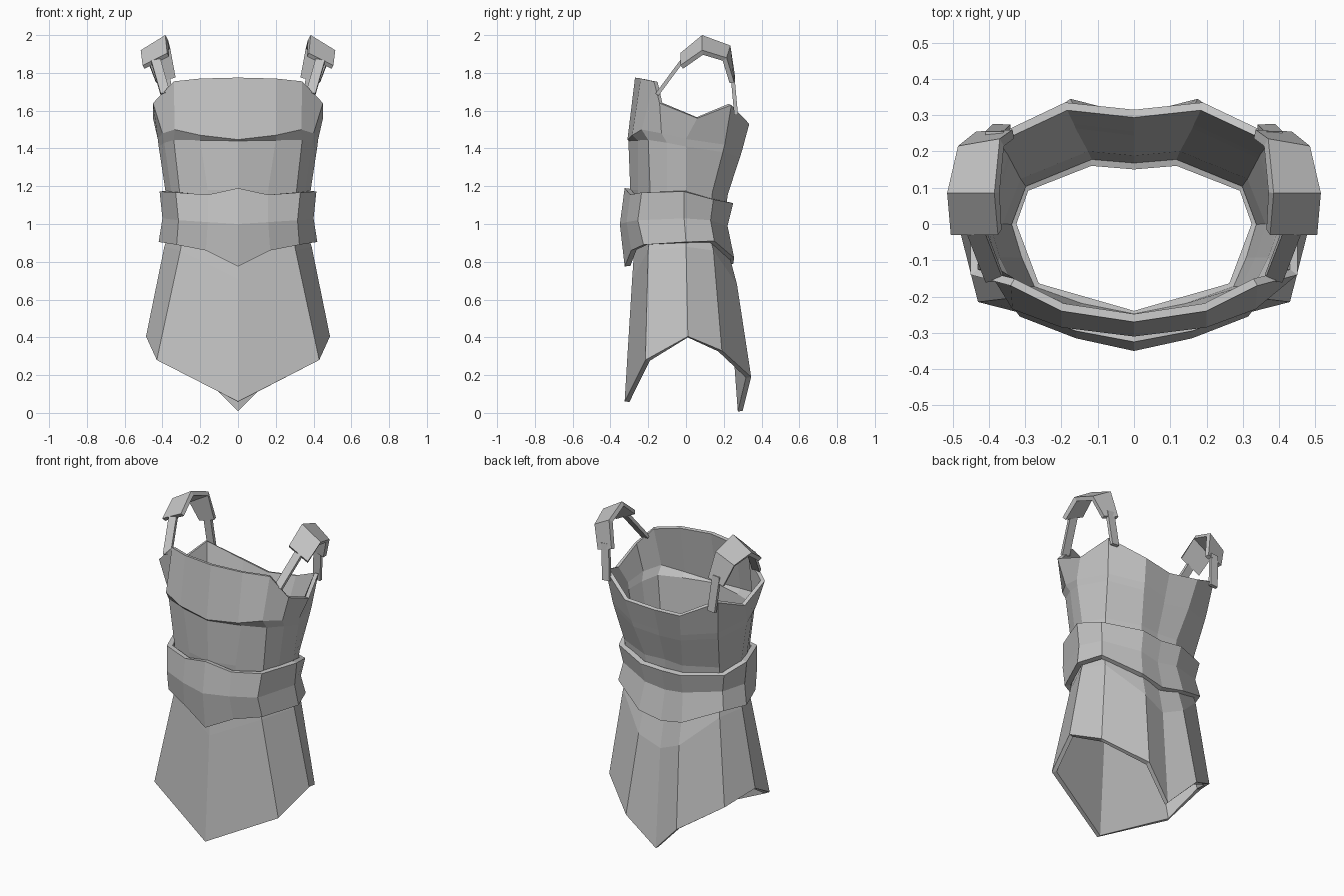
import bpy
from mathutils import Vector

grey = bpy.data.materials.new("plain_grey")
grey.diffuse_color = (0.55, 0.55, 0.55, 1)


def make(name, verts, faces, thickness):
    """Flat-shaded sheet thickened inwards."""
    me = bpy.data.meshes.new(name)
    me.from_pydata(verts, [], faces)
    me.materials.append(grey)
    ob = bpy.data.objects.new(name, me)
    bpy.context.collection.objects.link(ob)
    if thickness:
        mod = ob.modifiers.new("thickness", 'SOLIDIFY')
        mod.thickness = thickness
        mod.offset = -1
        mod.use_even_offset = True
        mod.thickness_clamp = 1
    return ob


def shell(name, rows, thickness):
    """Loft mirrored half rings (front centre to back centre), top row first."""
    verts = []
    for row in rows:
        verts += row + [(-x, y, z) for x, y, z in row[-2:0:-1]]
    n = len(verts) // len(rows)
    faces = []
    for r in range(len(rows) - 1):
        for i in range(n):
            j = (i + 1) % n
            faces.append(((r + 1) * n + i, (r + 1) * n + j, r * n + j, r * n + i))
    return make(name, verts, faces, thickness)


# Bodice: neckline, bust crease, under bust, belt line, waist
shell("bodice", [
    [(0, -.27, 1.775), (.2, -.24, 1.77), (.34, -.17, 1.755), (.45, -.14, 1.64),
     (.45, .06, 1.56), (.39, .24, 1.63), (.19, .335, 1.53), (0, .315, 1.51)],
    [(0, -.31, 1.447), (.2, -.285, 1.47), (.335, -.235, 1.5), (.4, -.13, 1.48),
     (.425, .0, 1.45), (.365, .205, 1.42), (.17, .297, 1.39), (0, .275, 1.37)],
    [(0, -.305, 1.44), (.2, -.255, 1.443), (.34, -.2, 1.445), (.39, -.1, 1.43),
     (.42, .0, 1.41), (.36, .195, 1.38), (.165, .285, 1.35), (0, .265, 1.33)],
    [(0, -.295, 1.18), (.16, -.255, 1.18), (.31, -.19, 1.18), (.355, -.1, 1.18),
     (.385, 0, 1.18), (.33, .14, 1.17), (.13, .222, 1.16), (0, .21, 1.16)],
    [(0, -.27, 1.0), (.15, -.24, 1.0), (.29, -.19, 1.0), (.33, -.1, 1.0),
     (.36, 0, 1.0), (.315, .12, 1.0), (.12, .2, 1.0), (0, .19, 1.0)],
], .022)

# Belt
shell("belt", [
    [(0, -.325, 1.19), (.16, -.295, 1.155), (.33, -.235, 1.167), (.415, -.01, 1.172),
     (.365, .145, 1.13), (.14, .25, 1.11), (0, .24, 1.1)],
    [(0, -.35, 1.0), (.16, -.315, 1.01), (.315, -.255, 1.02), (.40, -.01, 1.03),
     (.345, .13, 1.02), (.13, .22, .99), (0, .21, .97)],
    [(0, -.325, .775), (.17, -.29, .86), (.325, -.225, .89), (.42, 0, .905),
     (.365, .15, .91), (.15, .255, .82), (0, .25, .79)],
], .03)

# Skirt
shell("skirt", [
    [(0, -.265, 1.0), (.28, -.185, 1.0), (.35, 0, 1.0),
     (.31, .11, 1.0), (.12, .185, 1.0), (0, .175, 1.0)],
    [(0, -.285, .71), (.305, -.2, .86), (.39, 0, .88),
     (.335, .145, .86), (.14, .27, .68), (0, .255, .62)],
    [(0, -.325, .06), (.43, -.215, .28), (.487, .01, .405),
     (.4, .19, .33), (.175, .345, .19), (0, .3, .01)],
], .025)


def bar(name, a, b, width, depth):
    """Square bar between two points, kept aligned to the x axis."""
    a, b = Vector(a), Vector(b)
    d = (b - a).normalized()
    u = (Vector((1, 0, 0)) - d * d.x).normalized()
    v = d.cross(u)
    verts = [p + u * (sx * width / 2) + v * (sy * depth / 2)
             for p in (a, b) for sx, sy in ((-1, -1), (1, -1), (1, 1), (-1, 1))]
    faces = [(3, 2, 1, 0), (4, 5, 6, 7)]
    faces += [(i, (i + 1) % 4, (i + 1) % 4 + 4, i + 4) for i in range(4)]
    return make(name, verts, faces, 0)


# Shoulder pads with thin straps on each side
pad = [((.375, -.03, 1.905), (.505, -.03, 1.84)),
       ((.385, .085, 2.0), (.515, .085, 1.92)),
       ((.37, .235, 1.945), (.485, .215, 1.88)),
       ((.335, .26, 1.78), (.435, .255, 1.75))]
for s, side in ((1, "left"), (-1, "right")):
    verts = [(s * x, y, z) for pair in pad for x, y, z in pair]
    faces = [(2 * i, 2 * i + 1, 2 * i + 3, 2 * i + 2)[::s] for i in range(3)]
    make(side + "_shoulder_pad", verts, faces, .025)
    bar(side + "_front_strap", (s * .385, -.15, 1.69), (s * .435, -.02, 1.865), .05, .02)
    bar(side + "_back_strap", (s * .385, .245, 1.8), (s * .365, .265, 1.58), .05, .02)
